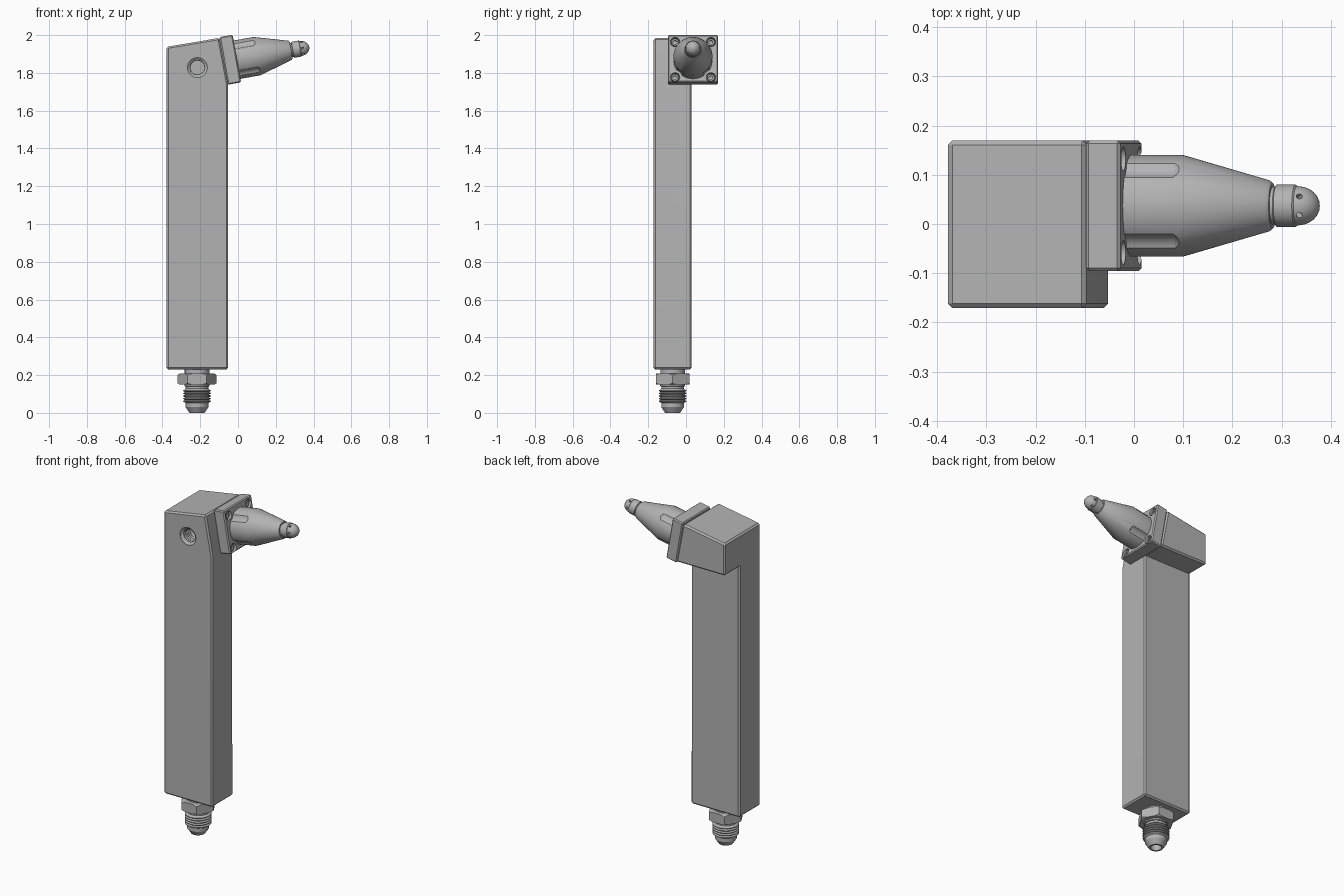
import bpy, bmesh
from math import radians, pi, cos, sin
from mathutils import Matrix, Vector

if "Cube" in bpy.data.objects:
    bpy.data.objects.remove(bpy.data.objects["Cube"], do_unlink=True)

grey = bpy.data.materials.new("metal grey")
GREY = (0.45, 0.45, 0.45, 1)
grey.diffuse_color = GREY
grey.use_nodes = True
grey.node_tree.nodes["Principled BSDF"].inputs["Base Color"].default_value = GREY


def finish(bm, name, matrix=Matrix()):
    bmesh.ops.recalc_face_normals(bm, faces=bm.faces)
    mesh = bpy.data.meshes.new(name)
    bm.to_mesh(mesh)
    bm.free()
    mesh.materials.append(grey)
    obj = bpy.data.objects.new(name, mesh)
    bpy.context.collection.objects.link(obj)
    obj.matrix_world = matrix
    return obj


def lathe(name, profile, matrix=Matrix(), n=48):
    """Revolve (radius, height) points about local z and close both ends."""
    bm = bmesh.new()
    rings = [[bm.verts.new((r * cos(2 * pi * i / n), r * sin(2 * pi * i / n), h))
              for i in range(n)] for r, h in profile]
    for low, high in zip(rings, rings[1:]):
        for i in range(n):
            j = (i + 1) % n
            bm.faces.new((low[i], low[j], high[j], high[i]))
    bm.faces.new(rings[0])
    bm.faces.new(rings[-1])
    return finish(bm, name, matrix)


def apply_modifier(obj, kind, **settings):
    mod = obj.modifiers.new(kind.lower(), kind)
    for key, value in settings.items():
        setattr(mod, key, value)
    bpy.context.view_layer.update()
    with bpy.context.temp_override(object=obj, active_object=obj):
        bpy.ops.object.modifier_apply(modifier=mod.name)


def cut(obj, cutter, operation='DIFFERENCE'):
    apply_modifier(obj, 'BOOLEAN', object=cutter, operation=operation, solver='EXACT')
    bpy.data.objects.remove(cutter, do_unlink=True)


# Handle with the deeper head at its top, extruded in two steps towards the back
FRONT, MID, BACK = -0.171, 0.03, 0.17
bm = bmesh.new()
outline = [(-0.378, 0.23), (-0.053, 0.23), (-0.053, 1.745),
           (-0.098, 1.985), (-0.378, 1.938), (-0.378, 1.745)]
p = [bm.verts.new((x, FRONT, z)) for x, z in outline]
lower = bm.faces.new((p[0], p[1], p[2], p[5]))
upper = bm.faces.new((p[5], p[2], p[3], p[4]))


def extrude(faces, distance, keep):
    new = bmesh.ops.extrude_face_region(bm, geom=faces, use_keep_orig=keep)["geom"]
    bmesh.ops.translate(bm, vec=(0, distance, 0),
                        verts=[g for g in new if isinstance(g, bmesh.types.BMVert)])
    return [g for g in new if isinstance(g, bmesh.types.BMFace)]


caps = extrude([lower, upper], MID - FRONT, True)
top_cap = max(caps, key=lambda f: f.calc_center_median().z)
extrude([top_cap], BACK - MID, False)
bmesh.ops.recalc_face_normals(bm, faces=bm.faces)
bmesh.ops.dissolve_limit(bm, angle_limit=radians(1), verts=bm.verts, edges=bm.edges)
handle = finish(bm, "handle_and_head")
apply_modifier(handle, 'BEVEL', width=0.009, segments=1, limit_method='ANGLE',
               angle_limit=radians(30))

# Threaded side port with a countersunk rim
port = [(0.053, -0.02), (0.053, 0.002), (0.038, 0.014)]
for i in range(5):
    port += [(0.041, 0.022 + i * 0.014), (0.037, 0.029 + i * 0.014)]
port.append((0.037, 0.12))
cut(handle, lathe("port_cutter", port, Matrix.Translation((-0.215, FRONT, 1.828))
                  @ Matrix.Rotation(radians(-90), 4, 'X')))

# Tilted frame of the nozzle: local z runs along its axis, local x points down
axis = Matrix.Translation((-0.005, 0.037, 1.87)) @ Matrix.Rotation(radians(80), 4, 'Y')
corners = [(a, b) for a in (-0.095, 0.095) for b in (-0.095, 0.095)]


def along(x, y, z=0):
    return axis @ Matrix.Translation((x, y, z))


# Square mounting plate with counterbored screw holes
bm = bmesh.new()
bmesh.ops.create_cube(bm, size=1, matrix=Matrix.Diagonal((0.256, 0.265, 0.071, 1)))
plate = finish(bm, "mounting_plate", along(-0.006, 0, -0.0355))
apply_modifier(plate, 'BEVEL', width=0.006, segments=1)
for x, y in corners:
    cut(plate, lathe("bore_cutter", [(0.025, -0.03), (0.025, 0.02)], along(x, y), 24))
    screw = lathe("plate_screw", [(0.021, -0.031), (0.021, -0.012), (0.018, -0.009)],
                  along(x, y), 24)
    cut(screw, lathe("socket_cutter", [(0.011, -0.022), (0.011, 0.01)], along(x, y), 6))

# Nozzle body: cylinder, cone and chamfered end, scooped beside each screw
nozzle = lathe("nozzle_body", [(0.103, -0.004), (0.103, 0.107), (0.052, 0.284),
                               (0.046, 0.291), (0.036, 0.291)], axis, 64)
for x, y in corners:
    cut(nozzle, lathe("scoop_cutter", [(0.039, -0.02), (0.039, 0.1), (0.033, 0.11)],
                      along(x, y), 32))

# Rounded spray tip with a ring of small outlets
tip = [(0.038, 0.28), (0.038, 0.297), (0.043, 0.3), (0.043, 0.338), (0.04, 0.341)]
tip += [(0.04 * cos(a), 0.343 + 0.045 * sin(a)) for a in
        (radians(d) for d in (0, 15, 30, 45, 60, 75, 87))]
spray_tip = lathe("spray_tip", tip, axis)
for i in range(6):
    spot = (axis @ Matrix.Rotation(2 * pi * i / 6 + pi / 6, 4, 'Z')
            @ Matrix.Translation((0, 0, 0.33)) @ Matrix.Rotation(radians(60), 4, 'Y'))
    cut(spray_tip, lathe("outlet_cutter", [(0.006, 0.025), (0.006, 0.07)], spot, 12))

# Hose fitting below the handle: collar, hex nut, threaded stub with a bore
base = Matrix.Translation((-0.217, -0.071, 0))
lathe("fitting_collar", [(0.065, 0.2), (0.065, 0.235)], base)
nut = lathe("hex_nut", [(0.102, 0.15), (0.102, 0.208)], base, 6)
cut(nut, lathe("nut_chamfer", [(0.09, 0.149), (0.104, 0.158), (0.104, 0.2),
                               (0.09, 0.209)], base), 'INTERSECT')
stub = [(0.04, 0), (0.06, 0.03), (0.06, 0.052)]
for i in range(5):
    z = 0.055 + i * 0.014
    stub += [(0.064, z), (0.073, z + 0.005), (0.073, z + 0.008), (0.064, z + 0.013)]
stub += [(0.06, 0.128), (0.06, 0.14), (0.066, 0.142), (0.066, 0.16)]
threaded_stub = lathe("threaded_stub", stub, base)
cut(threaded_stub, lathe("stub_bore", [(0.03, -0.02), (0.03, 0.12)], base, 32))

# Smooth the round surfaces and keep hard edges crisp
parts = [o for o in bpy.context.scene.objects
         if o.type == 'MESH' and grey.name in o.data.materials]
for obj in bpy.context.scene.objects:
    obj.select_set(obj in parts)
bpy.context.view_layer.objects.active = handle
bpy.ops.object.shade_smooth_by_angle(angle=radians(25))
